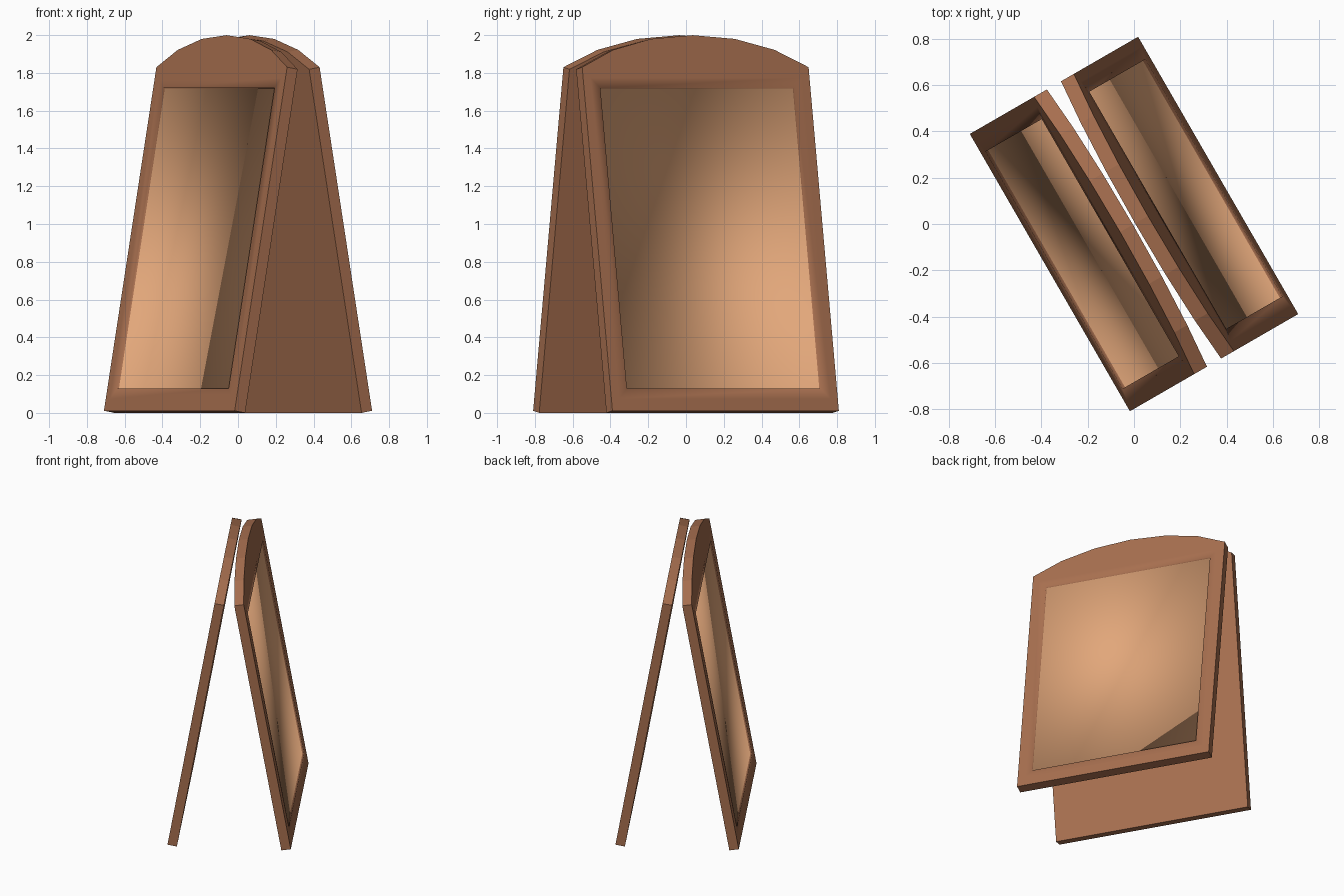
import bpy, bmesh, math
from mathutils import Matrix

if "Cube" in bpy.data.objects:
    bpy.data.objects.remove(bpy.data.objects["Cube"])

LEAN = math.radians(10)      # tilt of each board
T = 0.065                    # board thickness
HALF = 0.692                 # half board width
SHOULDER, SAG = 1.847, 0.172 # arch start and rise, along the board
ARC = math.radians(48)
RECESS = 0.013


def material(name, rgb):
    m = bpy.data.materials.new(name)
    m.diffuse_color = (*rgb, 1)
    m.use_nodes = True
    m.node_tree.nodes["Principled BSDF"].inputs["Base Color"].default_value = m.diffuse_color
    return m


WOOD = material("brown wood", (0.385, 0.158, 0.078))
SIGN = material("tan writing surface", (0.76, 0.385, 0.195))


def profile():
    """Board outline, counter-clockwise: two feet, then the arched top."""
    pts = [(-HALF, 0), (HALF, 0)]
    for i in range(7):
        a = ARC * (1 - i / 3)
        drop = SAG * (1 - math.cos(a)) / (1 - math.cos(ARC))
        pts.append((HALF * math.sin(a) / math.sin(ARC), SHOULDER + SAG - drop))
    return pts


def board(name, turn):
    bm = bmesh.new()

    def ring(pts, z):
        return [bm.verts.new((x, y, z)) for x, y in pts]

    def rect(grow, z):
        w, lo, hi = 0.592 + grow, 0.12 - grow, 1.735 + grow
        return ring([(-w, lo), (w, lo), (w, hi), (-w, hi)], z)

    outer, back = ring(profile(), 0), ring(profile(), -T)
    border, opening, floor = rect(0.055, 0), rect(0, 0), rect(0, -RECESS)
    n = len(outer)

    # back face and outer rim
    bm.faces.new(back[::-1])
    for i in range(n):
        j = (i + 1) % n
        bm.faces.new((back[i], back[j], outer[j], outer[i]))

    # frame face around the recess
    bl, br, tr, tl = border
    bm.faces.new((outer[0], outer[1], br, bl))
    bm.faces.new((outer[1], outer[2], tr, br))
    bm.faces.new(outer[2:] + [tl, tr])
    bm.faces.new((outer[-1], outer[0], bl, tl))

    # inner border, recess walls and sunken writing surface
    for a, b in ((border, opening), (opening, floor)):
        for i in range(4):
            j = (i + 1) % 4
            bm.faces.new((a[i], a[j], b[j], b[i]))
    bm.faces.new(floor).material_index = 1

    # smooth recess, crisp outer edges
    rim = set(outer + back)
    for f in bm.faces:
        f.smooth = True
    for e in bm.edges:
        e.smooth = not (e.verts[0] in rim and e.verts[1] in rim)

    # lean the board and turn it to its side of the stand
    bm.transform(Matrix.Rotation(turn, 4, 'Z')
                 @ Matrix.Translation((0, -0.42, T * math.sin(LEAN)))
                 @ Matrix.Rotation(math.pi / 2 - LEAN, 4, 'X'))
    me = bpy.data.meshes.new(name)
    bm.to_mesh(me)
    bm.free()
    me.materials.append(WOOD)
    me.materials.append(SIGN)
    ob = bpy.data.objects.new(name, me)
    bpy.context.collection.objects.link(ob)


board("front_board", math.radians(-60))
board("rear_board", math.radians(120))
